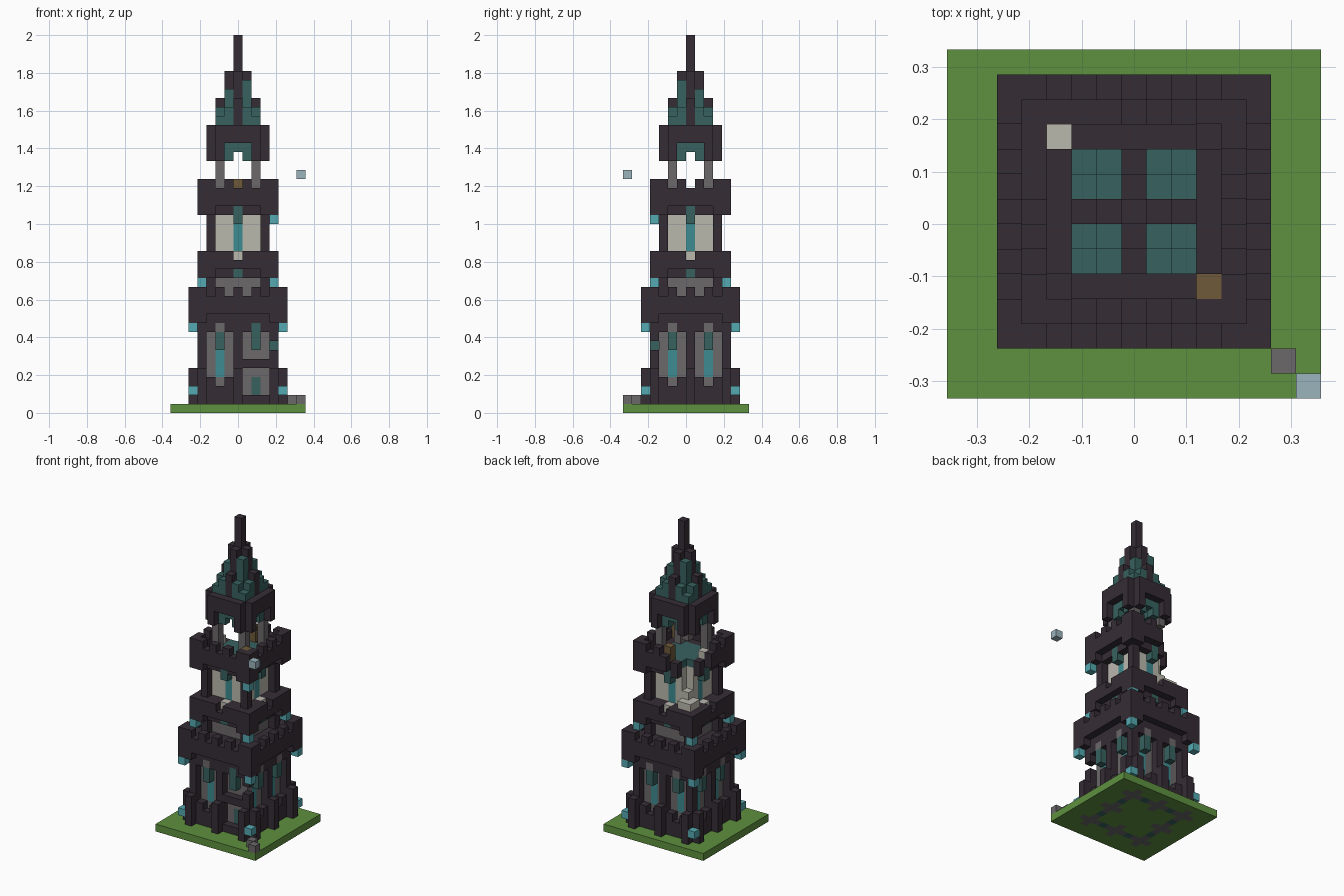
import bpy, bmesh
from mathutils import Vector

cube = bpy.data.objects.get("Cube")
if cube:
    bpy.data.objects.remove(cube, do_unlink=True)

UNIT = 2 / 42          # edge of one block
COLOURS = {
    "dark_stone": (0.036, 0.026, 0.036),
    "grass": (0.112, 0.280, 0.050),
    "teal_slate": (0.038, 0.122, 0.115),
    "cyan_glass": (0.048, 0.262, 0.283),
    "lantern_cyan": (0.089, 0.402, 0.445),
    "grey_stone": (0.147, 0.138, 0.144),
    "pale_stone": (0.491, 0.479, 0.423),
    "brown_wood": (0.156, 0.102, 0.042),
    "pale_blue": (0.328, 0.456, 0.515),
}
DARK, GRASS, TEAL, GLASS, LAMP, GREY, PALE, WOOD, SKY = range(len(COLOURS))

materials = []
for name, rgb in COLOURS.items():
    m = bpy.data.materials.new(name)
    m.use_nodes = True
    m.diffuse_color = (*rgb, 1)
    m.node_tree.nodes["Principled BSDF"].inputs["Base Color"].default_value = (*rgb, 1)
    materials.append(m)

blocks = {}            # (i, j, k) -> (part, colour)


def span(r):
    return (r,) if isinstance(r, int) else range(r[0], r[1] + 1)


def put(part, colour, xs, ys, zs):
    """Fill a box of blocks; colour None carves it away."""
    for i in span(xs):
        for j in span(ys):
            for k in span(zs):
                if colour is None:
                    blocks.pop((i, j, k), None)
                else:
                    blocks[i, j, k] = (part, colour)


def around(part, colour, xs, y, zs):
    """Fill a strip of the front side and repeat it on all four sides."""
    for i in span(xs):
        a, b = i, y
        for _ in range(4):
            put(part, colour, a, b, zs)
            a, b = -b, a


def both(part, colour, x, y, zs):
    """Mirrored pair of posts on each of the four sides."""
    for i in (-x, x):
        around(part, colour, i, y, zs)


def balcony(part, r, low, high, merlons):
    """Overhanging ring with corner drops, lamps below and optional merlons."""
    around(part, DARK, (-r, r), -r, (low + 1, high))
    both(part, DARK, r, -r, low)
    both(part, DARK, r - 1, -r, low)
    both("lanterns", LAMP, r, -r, low - 1)
    if merlons:
        for i in range(-r, r + 1):
            if abs(i) == r or (r - abs(i)) % 2:
                around(part, DARK, i, -r, high + 1)


# Ground slab with foundation pads
put("ground", GRASS, (-7, 7), (-7, 6), 0)
around("ground", TEAL, (-4, 4), -4, 0)
for a in (-4, 0, 4):
    for b in (-4, 0, 4):
        if a or b:
            put("ground", GREY, (a - 1, a + 1), b, 0)
            put("ground", GREY, a, (b - 1, b + 1), 0)

# Lower storey: recessed walls, plinth, pillars and buttresses
around("lower_walls", GREY, (-3, 3), -3, (1, 9))
around("plinth", DARK, (-4, 4), -4, (1, 3))
both("plinth", None, 2, -4, 3)
for i in (-4, 0, 4):
    around("lower_pillars", DARK, i, -4, (1, 10))
    around("buttresses", DARK, i, -5, (1, 4))
around("lower_cornice", DARK, (-4, 4), -4, (9, 10))
both("lower_cornice", GREY, 2, -4, 9)
both("lower_windows", GLASS, 2, -3, (4, 6))
both("lower_hoods", TEAL, 2, -4, (7, 8))
both("lanterns", LAMP, 5, -5, 2)

# Doorway with a ledge and short window above
put("doorway", None, (1, 3), -4, (2, 9))
put("doorway", GREY, (1, 3), -3, (2, 9))
put("door", TEAL, 2, -3, (2, 3))
put("door_ledge", DARK, (1, 3), -4, 5)
put("lower_cornice", DARK, (1, 3), -4, 9)
put("door_hood", TEAL, 2, -4, (7, 9))
put("lower_pillars", None, 4, -4, 7)

# Large battlement
put("large_floor", DARK, (-4, 4), (-4, 4), (11, 12))
balcony("large_battlement", 5, 10, 12, True)

# Middle storey
around("middle_walls", GREY, (-2, 2), -2, (13, 15))
both("middle_pillars", DARK, 3, -3, (13, 17))
around("middle_cornice", DARK, (-3, 3), -3, 15)
around("middle_windows", TEAL, 0, -3, 15)
put("middle_floor", DARK, (-3, 3), (-3, 3), (16, 17))
balcony("middle_balcony", 4, 15, 17, False)
around("middle_balcony", None, 0, -4, 17)
around("middle_floor", PALE, 0, -3, 17)

# Upper storey
around("upper_walls", PALE, (-2, 2), -2, (18, 22))
both("upper_pillars", DARK, 3, -3, (18, 22))
around("upper_windows", GLASS, 0, -2, (18, 20))
around("upper_cornice", DARK, (-3, 3), -3, 22)
around("upper_hoods", TEAL, 0, -3, (21, 22))
put("belfry_floor", DARK, (-3, 3), (-3, 3), 23)
put("belfry_floor", TEAL, (-2, 2), (-2, 2), 23)
balcony("upper_battlement", 4, 22, 24, True)
for a, b in ((-4, -4), (-4, 4), (4, 4)):
    put("lanterns", None, a, b, 21)

# Belfry posts
both("belfry_posts", GREY, 2, -2, (24, 27))

# Broken back corner with rubble and timber
put("broken_corner", None, (-4, -2), (2, 4), (18, 26))
put("broken_corner", None, -1, 4, (22, 25))
put("broken_corner", None, -4, 1, (22, 25))
put("rubble", PALE, (-3, -2), (2, 3), 18)
put("rubble", PALE, -2, 2, 19)
put("rubble", PALE, -3, 0, 24)
put("timber", WOOD, -1, 1, (18, 22))
put("timber", WOOD, 0, 3, (24, 25))
put("timber", WOOD, 3, -3, (24, 25))

# Roof eaves with arches
around("eaves", DARK, (-2, 2), -3, (28, 31))
around("eaves", None, (-1, 1), -3, (28, 29))
both("roof_arches", GREY, 2, -2, (28, 29))
both("roof_arches", TEAL, 1, -2, 28)
around("roof_arches", TEAL, (-1, 1), -2, 29)

# Stepped spire: dark cross ridges and slate between them
RIDGE = {0: 41, 1: 37, 2: 34}
for i in range(-2, 3):
    for j in range(-2, 3):
        if i == 0 or j == 0:
            put("spire_ridges", DARK, i, j, (30, RIDGE[abs(i + j)]))
        else:
            reach = abs(i) + abs(j)
            top = {2: 35, 3: 33, 4: 32}[reach]
            if reach == 2 and i != j:
                top += 1
            put("spire_slates", TEAL, i, j, (30, top))

# Loose stones and floating block
put("loose_stones", GREY, 6, -6, 1)
put("loose_stones", GREY, 7, -7, 1)
put("floating_block", SKY, 7, -7, 26)


# Turn the blocks of each part into a mesh of its outer faces
def build(part):
    bm = bmesh.new()
    for cell, (owner, colour) in blocks.items():
        if owner != part:
            continue
        for axis in range(3):
            for side in (-1, 1):
                near = list(cell)
                near[axis] += side
                if tuple(near) in blocks:
                    continue
                u, v = Vector((0, 0, 0)), Vector((0, 0, 0))
                u[(axis + 1) % 3] = v[(axis + 2) % 3] = 0.5
                middle = Vector((cell[0], cell[1] + 0.5, cell[2] + 0.5))
                middle[axis] += side / 2
                ring = [middle - u - v, middle + u - v, middle + u + v, middle - u + v]
                face = bm.faces.new([bm.verts.new(p * UNIT) for p in ring[::side]])
                face.material_index = colour
    bmesh.ops.remove_doubles(bm, verts=bm.verts, dist=UNIT / 100)
    bmesh.ops.dissolve_limit(bm, angle_limit=0.01, verts=bm.verts, edges=bm.edges,
                             delimit={'MATERIAL'})
    mesh = bpy.data.meshes.new(part)
    bm.to_mesh(mesh)
    bm.free()
    for m in materials:
        mesh.materials.append(m)
    bpy.context.collection.objects.link(bpy.data.objects.new(part, mesh))


for part in sorted({owner for owner, _ in blocks.values()}):
    build(part)
